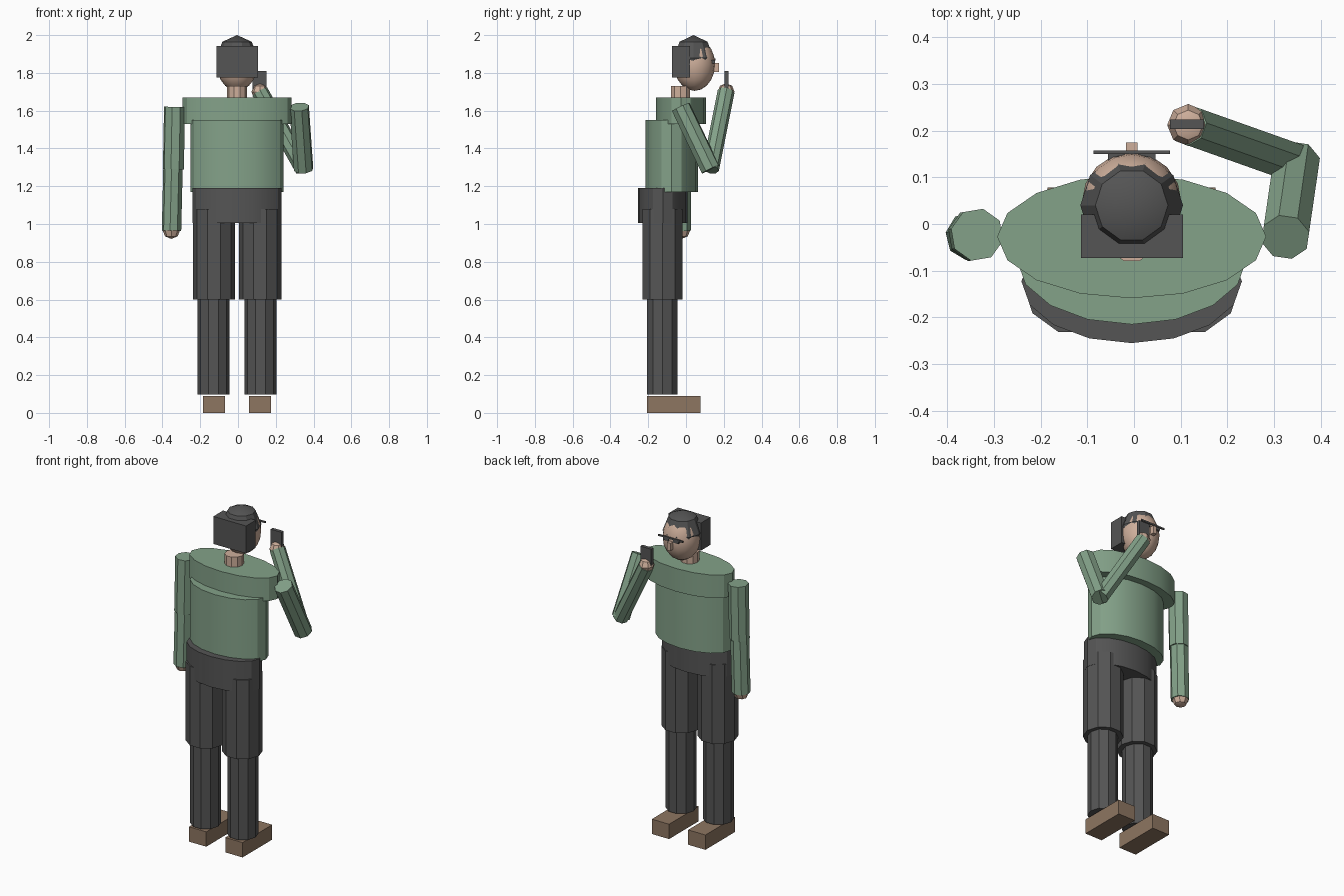
import bpy, bmesh, math
from mathutils import Vector, Matrix

cube = bpy.data.objects.get("Cube")
if cube:
    bpy.data.objects.remove(cube, do_unlink=True)


def material(name, rgb):
    m = bpy.data.materials.new(name)
    m.use_nodes = True
    m.diffuse_color = (*rgb, 1)
    m.node_tree.nodes["Principled BSDF"].inputs["Base Color"].default_value = (*rgb, 1)
    return m


GREEN = material("sweater green", (0.23, 0.36, 0.25))
DARK = material("charcoal", (0.09, 0.09, 0.09))
SKIN = material("skin", (0.62, 0.43, 0.33))
BROWN = material("shoe brown", (0.27, 0.18, 0.12))


def finish(name, bm, mat, matrix):
    bmesh.ops.transform(bm, matrix=matrix, verts=bm.verts)
    bmesh.ops.recalc_face_normals(bm, faces=bm.faces)
    mesh = bpy.data.meshes.new(name)
    bm.to_mesh(mesh)
    bm.free()
    mesh.materials.append(mat)
    obj = bpy.data.objects.new(name, mesh)
    bpy.context.collection.objects.link(obj)
    bpy.ops.object.select_all(action='DESELECT')
    obj.select_set(True)
    bpy.context.view_layer.objects.active = obj
    bpy.ops.object.shade_smooth_by_angle(angle=math.radians(30))
    return obj


def box(name, mat, x, y, z):
    """Box from (min, max) ranges."""
    bm = bmesh.new()
    bmesh.ops.create_cube(bm, size=1)
    lo, hi = Vector((x[0], y[0], z[0])), Vector((x[1], y[1], z[1]))
    return finish(name, bm, mat, Matrix.Translation((lo + hi) / 2) @ Matrix.Diagonal((*(hi - lo), 1)))


def lathe(name, mat, profile, sides, matrix, turn=0.0):
    """Closed solid of stacked rings (radius, height), with a vertex on +x."""
    bm = bmesh.new()
    rings = []
    for r, h in profile:
        if r < 1e-5:
            rings.append([bm.verts.new((0, 0, h))])
            continue
        angles = [turn + math.tau * i / sides for i in range(sides)]
        rings.append([bm.verts.new((r * math.cos(a), r * math.sin(a), h)) for a in angles])
    for a, b in zip(rings, rings[1:]):
        for i in range(sides):
            j = (i + 1) % sides
            quad = [a[i % len(a)], a[j % len(a)], b[j % len(b)], b[i % len(b)]]
            bm.faces.new(list(dict.fromkeys(quad)))
    for ring in (rings[0], rings[-1]):
        if len(ring) > 1:
            bm.faces.new(ring)
    return finish(name, bm, mat, matrix)


def column(name, mat, centre, rx, ry, z0, z1, sides):
    m = Matrix.Translation((*centre, z0)) @ Matrix.Diagonal((rx, ry, z1 - z0, 1))
    return lathe(name, mat, [(1, 0), (1, 1)], sides, m)


def ball(name, mat, centre, radii, sides, rings, rot=Matrix()):
    arc = [math.pi * i / rings for i in range(rings + 1)]
    profile = [(math.sin(a), -math.cos(a)) for a in arc]
    m = Matrix.Translation(centre) @ rot @ Matrix.Diagonal((*radii, 1))
    return lathe(name, mat, profile, sides, m)


def limb(name, mat, start, end, r):
    axis = Vector(end) - Vector(start)
    m = Matrix.Translation(start) @ axis.to_track_quat('Z', 'Y').to_matrix().to_4x4()
    return lathe(name, mat, [(r, 0), (r, axis.length)], 8, m, math.pi / 8)


MID = -0.005  # body centre line

# Legs and shoes
for side, s in (("left", 1), ("right", -1)):
    x = MID + s * 0.122
    box(side + "_shoe", BROWN, (x - 0.058, x + 0.058), (-0.206, 0.078), (0, 0.09))
    column(side + "_shin", DARK, (MID + s * 0.125, -0.125), 0.085, 0.085, 0.098, 0.6, 10)
    column(side + "_thigh", DARK, (MID + s * 0.122, -0.125), 0.112, 0.112, 0.6, 1.08, 10)

# Trunk
column("pelvis", DARK, (MID, -0.123), 0.236, 0.132, 1.005, 1.19, 16)
column("torso", GREEN, (MID, -0.076), 0.246, 0.139, 1.17, 1.55, 16)
column("shoulders", GREEN, (MID, -0.027), 0.288, 0.132, 1.53, 1.67, 16)
column("neck", SKIN, (MID, -0.029), 0.053, 0.053, 1.65, 1.73, 10)

# Hanging right arm
limb("right_upper_arm", GREEN, (-0.336, -0.023, 1.62), (-0.342, -0.024, 1.29), 0.057)
limb("right_forearm", GREEN, (-0.344, -0.024, 1.3), (-0.352, -0.026, 0.965), 0.052)
ball("right_hand", SKIN, (-0.353, -0.024, 0.968), (0.047, 0.047, 0.047), 8, 4)

# Raised left arm
elbow, wrist = Vector((0.347, 0.13, 1.29)), Vector((0.116, 0.212, 1.7))
limb("left_upper_arm", GREEN, (0.324, -0.028, 1.62), elbow, 0.053)
limb("left_forearm", GREEN, elbow, wrist, 0.045)
ball("left_hand", SKIN, wrist, (0.045, 0.045, 0.045), 8, 4)
box("handset", DARK, (0.077, 0.15), (0.203, 0.224), (1.7, 1.81))

# Head
ball("head", SKIN, (MID, 0.045, 1.845), (0.107, 0.109, 0.14), 16, 10)
ball("hair_cap", DARK, (MID, 0.04, 1.88), (0.11, 0.11, 0.12), 10, 4)
box("hair_block", DARK, (-0.114, 0.105), (-0.073, 0.02), (1.775, 1.942))
box("nose", SKIN, (MID - 0.012, MID + 0.012), (0.13, 0.174), (1.805, 1.852))
box("glasses_bar", DARK, (MID - 0.082, MID + 0.082), (0.15, 0.157), (1.866, 1.876))
for side, s in (("left", 1), ("right", -1)):
    x = MID + s * 0.033
    box(side + "_eye", DARK, (x - 0.018, x + 0.018), (0.13, 0.154), (1.85, 1.868))
